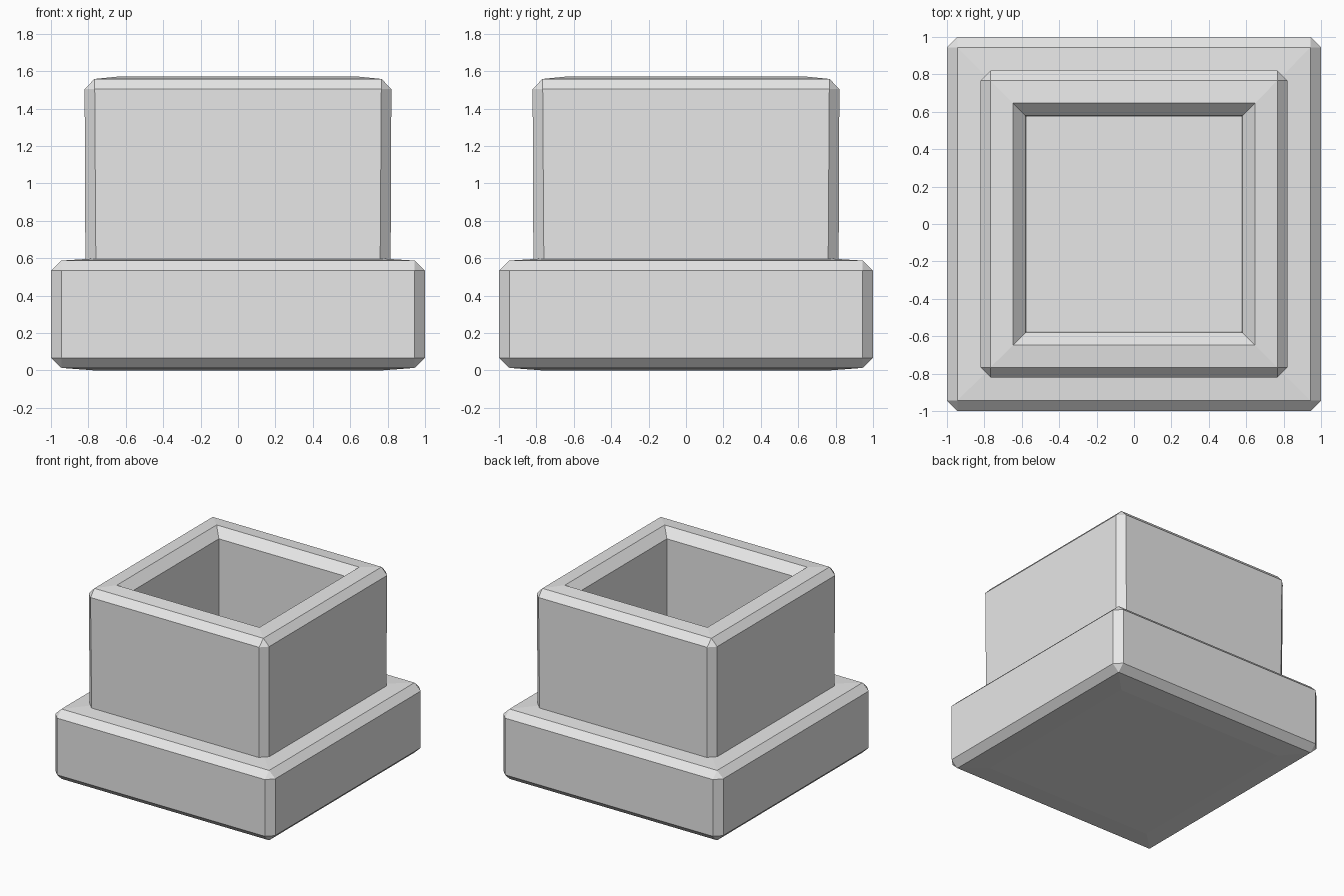
import bpy
import bmesh

cube = bpy.data.objects.get("Cube")
if cube:
    bpy.data.objects.remove(cube, do_unlink=True)

grey = bpy.data.materials.new("light grey")
grey.use_nodes = True
colour = (0.8, 0.8, 0.8, 1)
grey.diffuse_color = colour
grey.node_tree.nodes["Principled BSDF"].inputs["Base Color"].default_value = colour


def square_loft(name, rings, cap_start=False, cap_end=False):
    """Join square rings (half width, height, corner cut) into a flat-faced solid."""
    bm = bmesh.new()
    loops = []
    for half, z, cut in rings:
        inner = half - cut
        loops.append([bm.verts.new((x, y, z)) for x, y in (
            (half, -inner), (half, inner), (inner, half), (-inner, half),
            (-half, inner), (-half, -inner), (-inner, -half), (inner, -half))])
    for low, high in zip(loops, loops[1:]):
        for i in range(len(low)):
            j = (i + 1) % len(low)
            bm.faces.new((low[i], low[j], high[j], high[i]))
    if cap_start:
        bm.faces.new(loops[0][::-1])
    if cap_end:
        bm.faces.new(loops[-1])
    # Uncut corners collapse to a point, which leaves triangular chamfer corners
    bmesh.ops.remove_doubles(bm, verts=bm.verts, dist=0.0001)
    mesh = bpy.data.meshes.new(name)
    bm.to_mesh(mesh)
    bm.free()
    mesh.materials.append(grey)
    obj = bpy.data.objects.new(name, mesh)
    bpy.context.collection.objects.link(obj)
    return obj


# Wide chamfered plinth, its top and bottom swelling slightly
square_loft("base_plinth", [
    (0.77, 0, 0), (0.944, 0.013, 0), (1, 0.067, 0.056),
    (1, 0.533, 0.056), (0.944, 0.587, 0), (0.77, 0.598, 0)],
    cap_start=True, cap_end=True)

# Hollow shaft: outer wall, chamfered rim, then the inner wall down to the plinth
square_loft("hollow_shaft", [
    (0.816, 0.58, 0.056), (0.82, 1.503, 0.054), (0.768, 1.558, 0),
    (0.648, 1.57, 0), (0.58, 1.5, 0), (0.574, 0.59, 0)])
